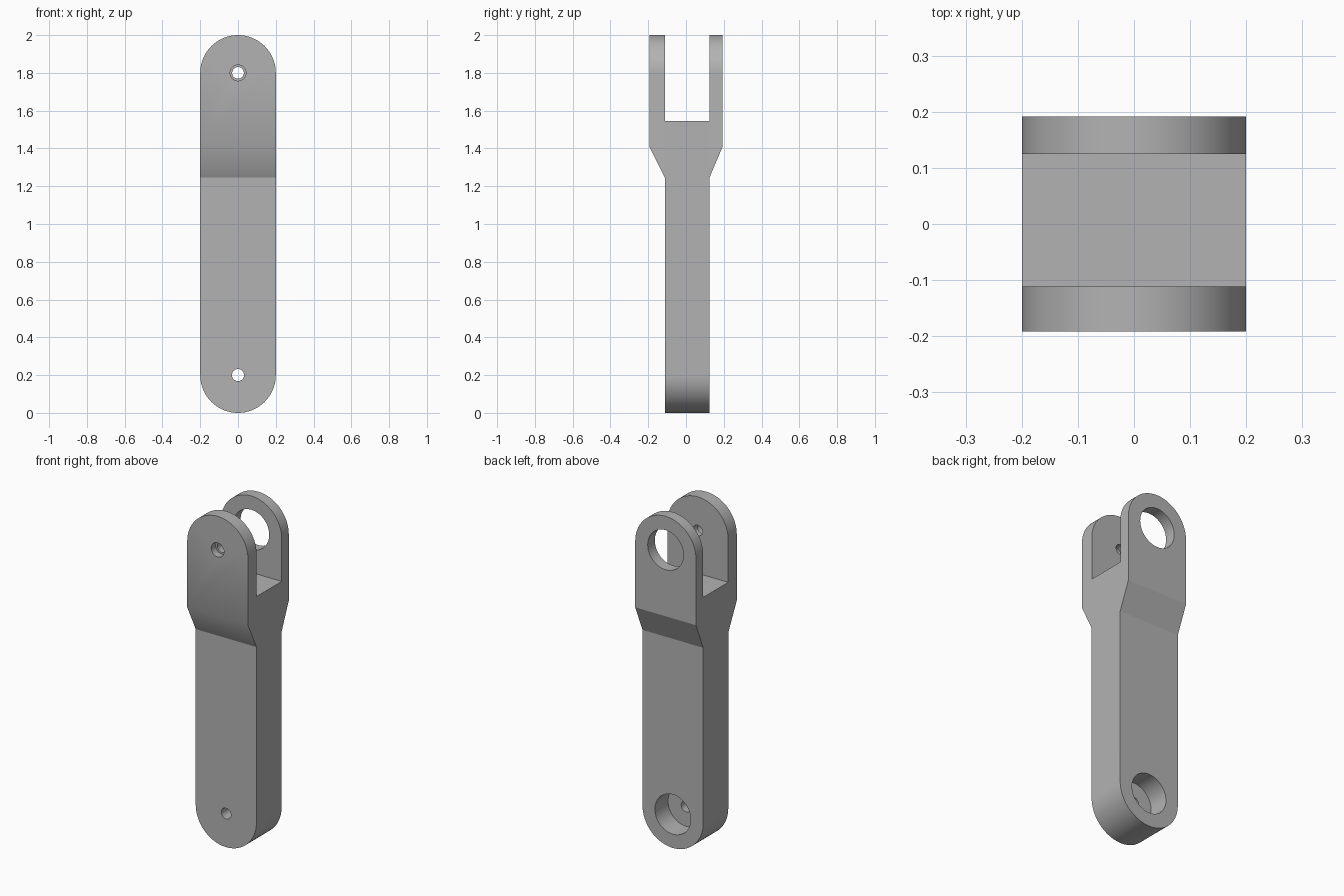
import bpy, bmesh, math

cube = bpy.data.objects.get("Cube")
if cube:
    bpy.data.objects.remove(cube, do_unlink=True)

HALF_W, LOW_Z, HIGH_Z = 0.2, 0.2, 1.8
BEND_LOW, BEND_HIGH = 1.245, 1.405

grey = bpy.data.materials.new("plain grey")
grey.use_nodes = True
grey.diffuse_color = (0.45, 0.45, 0.45, 1)
grey.node_tree.nodes["Principled BSDF"].inputs["Base Color"].default_value = (0.45, 0.45, 0.45, 1)


def prism(name, points, direction):
    """Closed polygon extruded along a direction vector."""
    bm = bmesh.new()
    face = bm.faces.new([bm.verts.new(p) for p in points])
    new = bmesh.ops.extrude_face_region(bm, geom=[face])["geom"]
    bmesh.ops.translate(bm, vec=direction,
                        verts=[v for v in new if isinstance(v, bmesh.types.BMVert)])
    bmesh.ops.recalc_face_normals(bm, faces=bm.faces)
    mesh = bpy.data.meshes.new(name)
    bm.to_mesh(mesh)
    bm.free()
    obj = bpy.data.objects.new(name, mesh)
    bpy.context.collection.objects.link(obj)
    mesh.materials.append(grey)
    return obj


def arc(z, radius, start, end, steps, y):
    return [(radius * math.cos(a), y, z + radius * math.sin(a))
            for a in (start + (end - start) * i / steps for i in range(steps + 1))]


def bore(name, z, radius, y0, y1):
    """Round cutter running front to back."""
    return prism(name, arc(z, radius, 0, math.tau, 48, y0)[:-1], (0, y1 - y0, 0))


# Forked side profile, extruded across the width
side = [(-0.112, -0.1), (0.124, -0.1), (0.124, BEND_LOW), (0.192, BEND_HIGH),
        (0.192, 2.1), (0.125, 2.1), (0.125, 1.545), (-0.111, 1.545),
        (-0.111, 2.1), (-0.192, 2.1), (-0.192, BEND_HIGH), (-0.112, BEND_LOW)]
link = prism("clevis_link", [(-0.3, y, z) for y, z in side], (0.6, 0, 0))

# Rounded-end outline that trims the profile
outline = prism("outline_cutter",
                arc(HIGH_Z, HALF_W, 0, math.pi, 40, -0.4)
                + arc(LOW_Z, HALF_W, math.pi, math.tau, 40, -0.4), (0, 0.8, 0))

# Pin holes and wider bores
cutters = [
    (outline, "INTERSECT"),
    (bore("lower_pin_hole", LOW_Z, 0.032, -0.3, 0.06), "DIFFERENCE"),
    (bore("lower_back_bore", LOW_Z, 0.118, 0.0, 0.3), "DIFFERENCE"),
    (bore("upper_pin_hole", HIGH_Z, 0.031, -0.3, 0.0), "DIFFERENCE"),
    (bore("upper_front_counterbore", HIGH_Z, 0.042, -0.3, -0.15), "DIFFERENCE"),
    (bore("upper_back_hole", HIGH_Z, 0.118, 0.0, 0.3), "DIFFERENCE"),
]
bpy.context.view_layer.objects.active = link
for cutter, operation in cutters:
    mod = link.modifiers.new(cutter.name, "BOOLEAN")
    mod.operation, mod.solver, mod.object = operation, "EXACT", cutter
    bpy.ops.object.modifier_apply(modifier=mod.name)
for cutter, _ in cutters:
    bpy.data.objects.remove(cutter, do_unlink=True)

# Smooth curved walls; only the upper front bend stays soft
bpy.ops.object.select_all(action="DESELECT")
link.select_set(True)
bpy.ops.object.shade_smooth_by_angle(angle=math.radians(30))
mesh = link.data
for edge in mesh.edges:
    a, b = (mesh.vertices[i].co for i in edge.vertices)
    if abs(a.z - b.z) < 0.001 and abs(a.x - b.x) > 0.3:
        if abs(a.z - BEND_LOW) < 0.01 or (abs(a.z - BEND_HIGH) < 0.01 and a.y > 0):
            edge.use_edge_sharp = True
